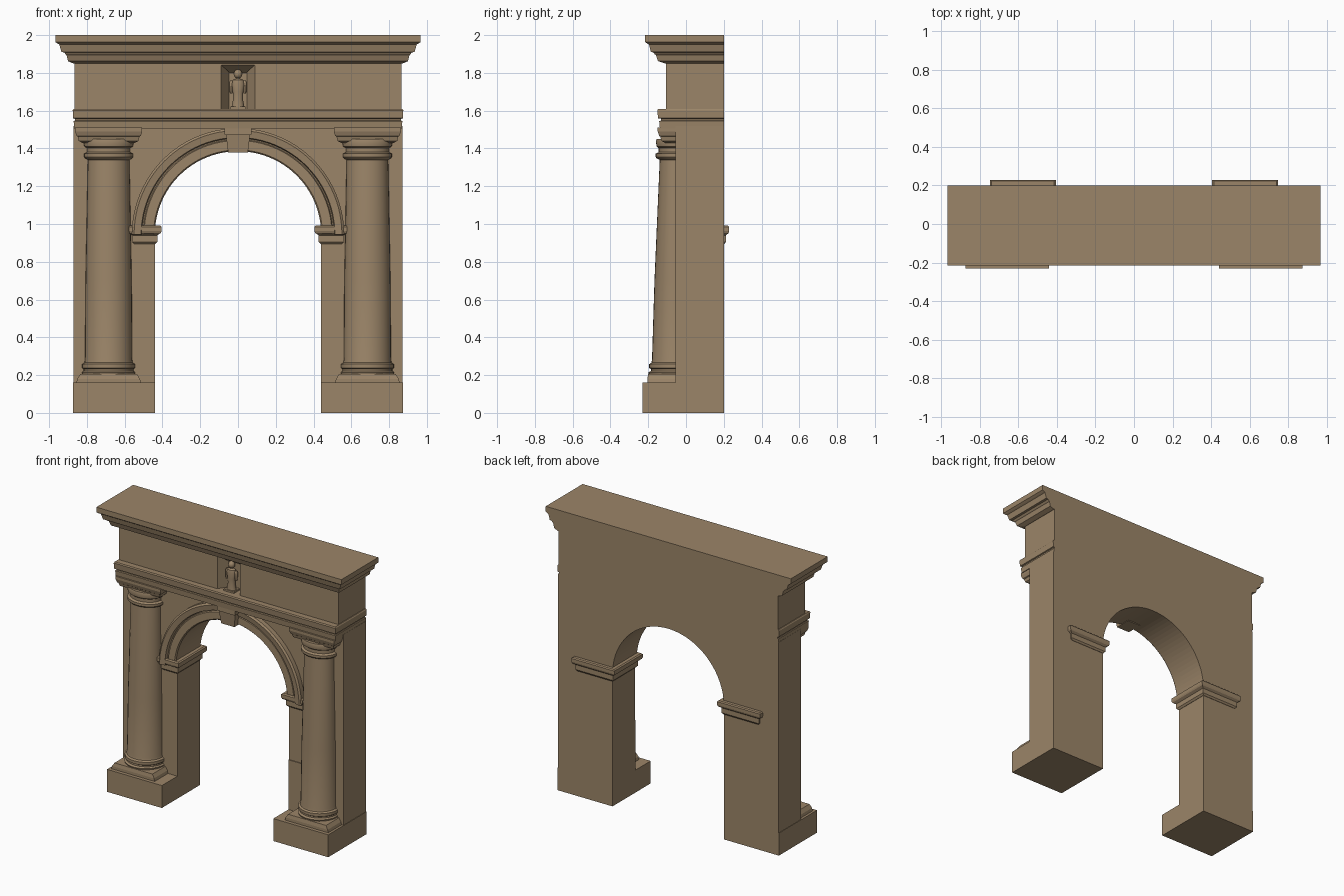
import bpy, bmesh, math

stone = bpy.data.materials.new("tan stone")
stone.diffuse_color = (0.33, 0.235, 0.14, 1)
BACK, WALL = 0.20, -0.055      # rear plane and front plane of the wall


def finish(name, bm, smooth=False):
    bmesh.ops.recalc_face_normals(bm, faces=bm.faces)
    me = bpy.data.meshes.new(name)
    bm.to_mesh(me)
    bm.free()
    me.materials.append(stone)
    ob = bpy.data.objects.new(name, me)
    bpy.context.collection.objects.link(ob)
    if smooth:
        bpy.ops.object.select_all(action='DESELECT')
        ob.select_set(True)
        bpy.context.view_layer.objects.active = ob
        bpy.ops.object.shade_smooth_by_angle(angle=math.radians(35))
    return ob


def loft(name, rings, smooth=False):
    """Bridge closed rings of equal length and cap both ends."""
    bm = bmesh.new()
    vs = [[bm.verts.new(p) for p in r] for r in rings]
    n = len(vs[0])
    for a, b in zip(vs, vs[1:]):
        for i in range(n):
            j = (i + 1) % n
            bm.faces.new((a[i], a[j], b[j], b[i]))
    bm.faces.new(vs[0])
    bm.faces.new(vs[-1])
    return finish(name, bm, smooth)


def stack(name, rows, s=1):
    """Moulded block from rows of (z, x0, x1, y0, y1); s=-1 mirrors in x."""
    return loft(name, [[(s * x0, y0, z), (s * x1, y0, z), (s * x1, y1, z), (s * x0, y1, z)]
                       for z, x0, x1, y0, y1 in rows])


def turned(name, cx, cy, rows, seg=32):
    """Elliptical turned shape from rows of (z, rx, ry)."""
    return loft(name, [[(cx + rx * math.cos(2 * math.pi * i / seg),
                         cy + ry * math.sin(2 * math.pi * i / seg), z) for i in range(seg)]
                       for z, rx, ry in rows], True)


# wall with arched opening
R, CZ, N = 0.44, 0.945, 48
arc = [(R * math.cos(math.pi * i / N), CZ + R * math.sin(math.pi * i / N)) for i in range(N + 1)]
outline = [(0.87, 0), (0.87, 1.52), (-0.87, 1.52), (-0.87, 0), (-R, 0)] + arc[::-1] + [(R, 0)]
loft("arched_wall", [[(x, y, z) for x, z in outline] for y in (WALL, BACK)])

# archivolt moulding swept around the opening
section = [(0.44, 0.0), (0.44, -0.072), (0.447, -0.08), (0.497, -0.08), (0.502, -0.07),
           (0.508, -0.07), (0.513, -0.092), (0.55, -0.098), (0.562, -0.088), (0.562, 0.0)]
loft("archivolt", [[(r * math.cos(math.pi * i / N), y, CZ + r * math.sin(math.pi * i / N))
                    for r, y in section] for i in range(N + 1)], True)

# keystone
stack("keystone", [(1.378, -0.052, 0.052, -0.115, 0), (1.47, -0.064, 0.064, -0.125, 0),
                   (1.472, -0.07, 0.07, -0.135, 0), (1.51, -0.072, 0.072, -0.135, 0)])

# entablature band
stack("entablature", [(z, -x, x, y, BACK) for z, x, y in (
    (1.505, 0.868, -0.138), (1.545, 0.87, -0.142), (1.547, 0.864, -0.132), (1.557, 0.864, -0.132),
    (1.56, 0.873, -0.148), (1.602, 0.875, -0.152), (1.61, 0.87, -0.147))])

# attic with a splayed niche
plan = [(-0.865, BACK), (-0.865, -0.105), (-0.09, -0.105), (-0.048, -0.04), (0.048, -0.04),
        (0.09, -0.105), (0.865, -0.105), (0.865, BACK)]
loft("attic", [[(x, y, z) for x, y in plan] for z in (1.6, 1.84)])
stack("attic_top", [(z, -0.865, 0.865, -0.105, BACK) for z in (1.84, 1.87)])
stack("niche_canopy", [(1.80, -0.045, 0.045, -0.045, -0.03), (1.842, -0.088, 0.088, -0.108, -0.03)])

# cornice
stack("cornice", [(z, -x, x, y, BACK) for z, x, y in (
    (1.85, 0.872, -0.112), (1.862, 0.90, -0.148), (1.895, 0.908, -0.16), (1.898, 0.912, -0.166),
    (1.908, 0.92, -0.172), (1.911, 0.935, -0.186), (1.95, 0.946, -0.196), (1.955, 0.955, -0.205),
    (1.963, 0.967, -0.216), (2.0, 0.967, -0.216))])

# niche figure: pedestal, robe, arms, head
FY = -0.072
stack("figure_pedestal", [(z, -0.04, 0.04, -0.104, -0.04) for z in (1.605, 1.622)])
turned("figure_robe", 0, FY, [(1.62, 0.034, 0.026), (1.66, 0.026, 0.022), (1.70, 0.028, 0.022),
                              (1.74, 0.036, 0.024), (1.762, 0.03, 0.02), (1.77, 0.011, 0.011),
                              (1.78, 0.011, 0.011)], 16)
turned("figure_head", 0, FY, [(1.77 + 0.024 * (1 - math.cos(t)), 0.001 + 0.022 * math.sin(t),
                               0.001 + 0.022 * math.sin(t))
                              for t in [math.pi * k / 8 for k in range(9)]], 16)
for s, side in ((-1, "left"), (1, "right")):
    turned(side + "_figure_arm", s * 0.036, FY, [(1.69, 0.007, 0.01), (1.72, 0.01, 0.012),
                                                 (1.75, 0.01, 0.012), (1.76, 0.005, 0.006)], 12)

    # pier base
    stack(side + "_pier_base", [(0, 0.44, 0.873, -0.23, BACK), (0.16, 0.44, 0.873, -0.23, BACK)], s)

    # impost wrapping the jamb, front part and longer rear part
    tiers = ((0.893, 0.003), (0.905, 0.014), (0.94, 0.014), (0.952, 0.032),
             (0.962, 0.036), (0.985, 0.036), (0.992, 0.028))
    stack(side + "_impost", [(z, 0.441 - p, 0.545 + p, WALL - p, BACK + p * 0.8) for z, p in tiers], s)
    stack(side + "_rear_impost", [(z, 0.441 - p, 0.71 + p, 0.1, BACK + p * 0.8) for z, p in tiers], s)

    # engaged column: plinth, base mouldings, tapered shaft, necking
    cx = 0.685
    stack(side + "_column_plinth", [(0.155, cx - 0.172, cx + 0.172, -0.205, 0),
                                    (0.18, cx - 0.166, cx + 0.166, -0.205, 0),
                                    (0.205, cx - 0.15, cx + 0.15, -0.2, 0)], s)
    turned(side + "_column", s * cx, WALL, [
        (0.2, 0.138, 0.14), (0.215, 0.141, 0.145), (0.222, 0.132, 0.13), (0.232, 0.132, 0.13),
        (0.238, 0.14, 0.14), (0.258, 0.14, 0.14), (0.266, 0.128, 0.128), (0.28, 0.125, 0.125),
        (0.7, 0.122, 0.112), (1.34, 0.11, 0.084), (1.347, 0.124, 0.1), (1.355, 0.13, 0.106),
        (1.372, 0.13, 0.106), (1.38, 0.114, 0.09), (1.402, 0.114, 0.09), (1.41, 0.128, 0.1),
        (1.435, 0.134, 0.105), (1.45, 0.13, 0.1)])
    # square capital
    stack(side + "_capital", [(z, cx - x, cx + x, y, 0) for z, x, y in (
        (1.43, 0.14, -0.11), (1.44, 0.158, -0.13), (1.462, 0.163, -0.136), (1.466, 0.17, -0.142),
        (1.49, 0.178, -0.15), (1.51, 0.178, -0.15))], s)

# slightly raised lower block on the right jamb
stack("right_jamb_block", [(z, 0.44, 0.56, WALL - 0.006, 0) for z in (0.15, 0.515)])
